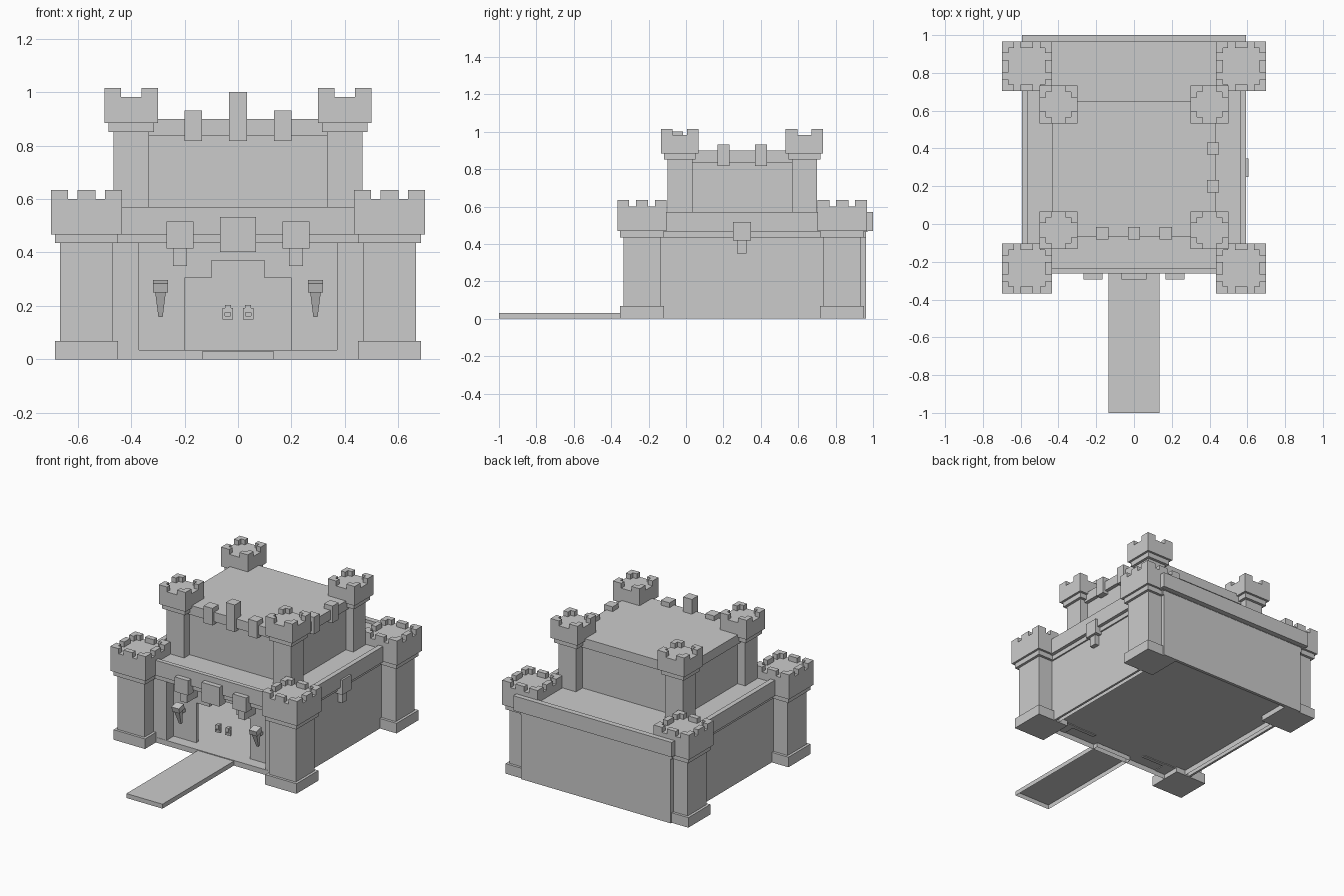
import bpy, bmesh
from mathutils import Matrix, Vector

cube = bpy.data.objects.get("Cube")
if cube:
    bpy.data.objects.remove(cube, do_unlink=True)

stone = bpy.data.materials.new("stone_grey")
stone.use_nodes = True
GREY = (0.6, 0.6, 0.6, 1)
stone.diffuse_color = GREY
stone.node_tree.nodes["Principled BSDF"].inputs["Base Color"].default_value = GREY


def box(bm, x0, x1, y0, y1, z0, z1):
    """Add an axis-aligned block between two corners."""
    mat = Matrix.Translation(((x0 + x1) / 2, (y0 + y1) / 2, (z0 + z1) / 2))
    mat = mat @ Matrix.Diagonal((x1 - x0, y1 - y0, z1 - z0, 1))
    return bmesh.ops.create_cube(bm, size=1, matrix=mat)["verts"]


def square(bm, cx, cy, width, z0, z1):
    h = width / 2
    return box(bm, cx - h, cx + h, cy - h, cy + h, z0, z1)


def finish(bm, name):
    mesh = bpy.data.meshes.new(name)
    bm.to_mesh(mesh)
    bm.free()
    mesh.materials.append(stone)
    obj = bpy.data.objects.new(name, mesh)
    bpy.context.collection.objects.link(obj)
    return obj


def block(name, *bounds, open_bottom=False):
    bm = bmesh.new()
    box(bm, *bounds)
    if open_bottom:
        bm.normal_update()
        under = [f for f in bm.faces if f.normal.z < -0.9]
        bmesh.ops.delete(bm, geom=under, context="FACES_ONLY")
    return finish(bm, name)


def merlons(bm, cx, cy, width, corner, thick, z0, z1, middle):
    """L-shaped corner merlons, plus an optional middle one per side."""
    h = width / 2
    for sx in (-1, 1):
        for sy in (-1, 1):
            xs = sorted((cx + sx * h, cx + sx * (h - corner)))
            ys = sorted((cy + sy * h, cy + sy * (h - thick)))
            box(bm, *xs, *ys, z0, z1)
            xs = sorted((cx + sx * h, cx + sx * (h - thick)))
            ys = sorted((cy + sy * (h - thick), cy + sy * (h - corner)))
            box(bm, *xs, *ys, z0, z1)
    if middle:
        m = middle / 2
        for s in (-1, 1):
            a, b = sorted((s * h, s * (h - thick)))
            box(bm, cx - m, cx + m, cy + a, cy + b, z0, z1)
            box(bm, cx + a, cx + b, cy - m, cy + m, z0, z1)


# Hollow ground storey: raised floor, walls and the deck above
block("floor", -0.52, 0.52, -0.237, 0.94, 0, 0.035, open_bottom=True)
block("back_wall", -0.56, 0.56, 0.945, 0.963, 0, 0.44)
block("wall_band", -0.57, 0.57, -0.245, 0.963, 0.435, 0.468)
block("deck", -0.562, 0.562, -0.235, 0.965, 0.468, 0.55)
for side, s in (("left", 1), ("right", -1)):
    xs = sorted((s * 0.545, s * 0.56))
    block(side + "_wall", *xs, -0.16, 0.95, 0, 0.44)
    xs = sorted((s * 0.37, s * 0.5))
    block(side + "_front_pillar", *xs, -0.235, -0.13, 0.03, 0.44)
    xs = sorted((s * 0.56, s * 0.593))
    block(side + "_parapet", *xs, -0.2, 0.97, 0.465, 0.57)
block("front_parapet", -0.5, 0.5, -0.262, -0.233, 0.468, 0.57)
block("back_parapet", -0.593, 0.593, 0.963, 1.0, 0.47, 0.57)

# Recessed front wall around the open stepped gateway
bm = bmesh.new()
for s in (-1, 1):
    xs = sorted((s * 0.2, s * 0.45))
    box(bm, *xs, -0.16, -0.135, 0.03, 0.305)
    xs = sorted((s * 0.1, s * 0.45))
    box(bm, *xs, -0.16, -0.135, 0.305, 0.37)
box(bm, -0.45, 0.45, -0.16, -0.135, 0.37, 0.44)
finish(bm, "gateway_wall")

# Outer corner towers
for cx in (-0.567, 0.567):
    for cy in (-0.235, 0.835):
        bm = bmesh.new()
        square(bm, cx, cy, 0.235, 0, 0.068)
        square(bm, cx, cy, 0.2, 0.068, 0.435)
        square(bm, cx, cy, 0.235, 0.435, 0.468)
        square(bm, cx, cy, 0.264, 0.468, 0.6)
        merlons(bm, cx, cy, 0.264, 0.063, 0.035, 0.6, 0.634, 0.066)
        finish(bm, "outer_tower")

# Central keep with overhanging roof
block("keep_walls", -0.41, 0.41, -0.04, 0.63, 0.54, 0.836)
block("keep_roof", -0.434, 0.434, -0.065, 0.65, 0.836, 0.9)

# Keep corner towers
for cx in (-0.4, 0.4):
    for cy in (-0.033, 0.633):
        bm = bmesh.new()
        square(bm, cx, cy, 0.133, 0.54, 0.851)
        square(bm, cx, cy, 0.17, 0.851, 0.884)
        square(bm, cx, cy, 0.2, 0.884, 0.982)
        merlons(bm, cx, cy, 0.2, 0.062, 0.033, 0.982, 1.015, 0)
        finish(bm, "keep_tower")

# Roof edge blocks along the front and left of the keep
for cx, top in ((-0.167, 0.932), (0, 1.0), (0.167, 0.932)):
    block("front_roof_block", cx - 0.033, cx + 0.033, -0.082, -0.016, 0.817, top)
for cy in (0.2, 0.4):
    block("side_roof_block", 0.387, 0.45, cy - 0.032, cy + 0.032, 0.817, 0.932)

# Brackets hanging from the parapet
block("centre_bracket", -0.067, 0.067, -0.295, -0.23, 0.402, 0.532)
for cx in (-0.217, 0.217):
    bm = bmesh.new()
    box(bm, cx - 0.05, cx + 0.05, -0.295, -0.23, 0.415, 0.515)
    box(bm, cx - 0.026, cx + 0.026, -0.275, -0.15, 0.35, 0.415)
    finish(bm, "front_bracket")
bm = bmesh.new()
box(bm, 0.55, 0.606, 0.25, 0.347, 0.417, 0.517)
box(bm, 0.55, 0.59, 0.272, 0.323, 0.35, 0.417)
finish(bm, "side_bracket")

# Lowered drawbridge
block("drawbridge", -0.135, 0.135, -1.0, -0.2, 0, 0.03, open_bottom=True)

# Gate handles: a square frame under a small mount
for cx in (-0.038, 0.038):
    bm = bmesh.new()
    for s in (-1, 1):
        xs = sorted((cx + s * 0.01, cx + s * 0.02))
        box(bm, *xs, -0.165, -0.15, 0.15, 0.19)
    box(bm, cx - 0.02, cx + 0.02, -0.165, -0.15, 0.15, 0.162)
    box(bm, cx - 0.02, cx + 0.02, -0.165, -0.15, 0.18, 0.192)
    box(bm, cx - 0.011, cx + 0.011, -0.17, -0.14, 0.175, 0.203)
    finish(bm, "gate_handle")

# Wall torches leaning away from the wall
for cx in (-0.29, 0.29):
    bm = bmesh.new()
    shaft = square(bm, cx, -0.2, 0.04, 0.165, 0.265)
    for v in shaft:
        if v.co.z < 0.2:
            v.co.x = cx + (v.co.x - cx) * 0.4
            v.co.y = -0.2 + (v.co.y + 0.2) * 0.4
    square(bm, cx, -0.2, 0.055, 0.265, 0.3)
    bmesh.ops.rotate(bm, verts=bm.verts[:], cent=Vector((cx, -0.18, 0.17)),
                     matrix=Matrix.Rotation(0.25, 3, "X"))
    box(bm, cx - 0.01, cx + 0.01, -0.215, -0.155, 0.225, 0.245)
    finish(bm, "wall_torch")
